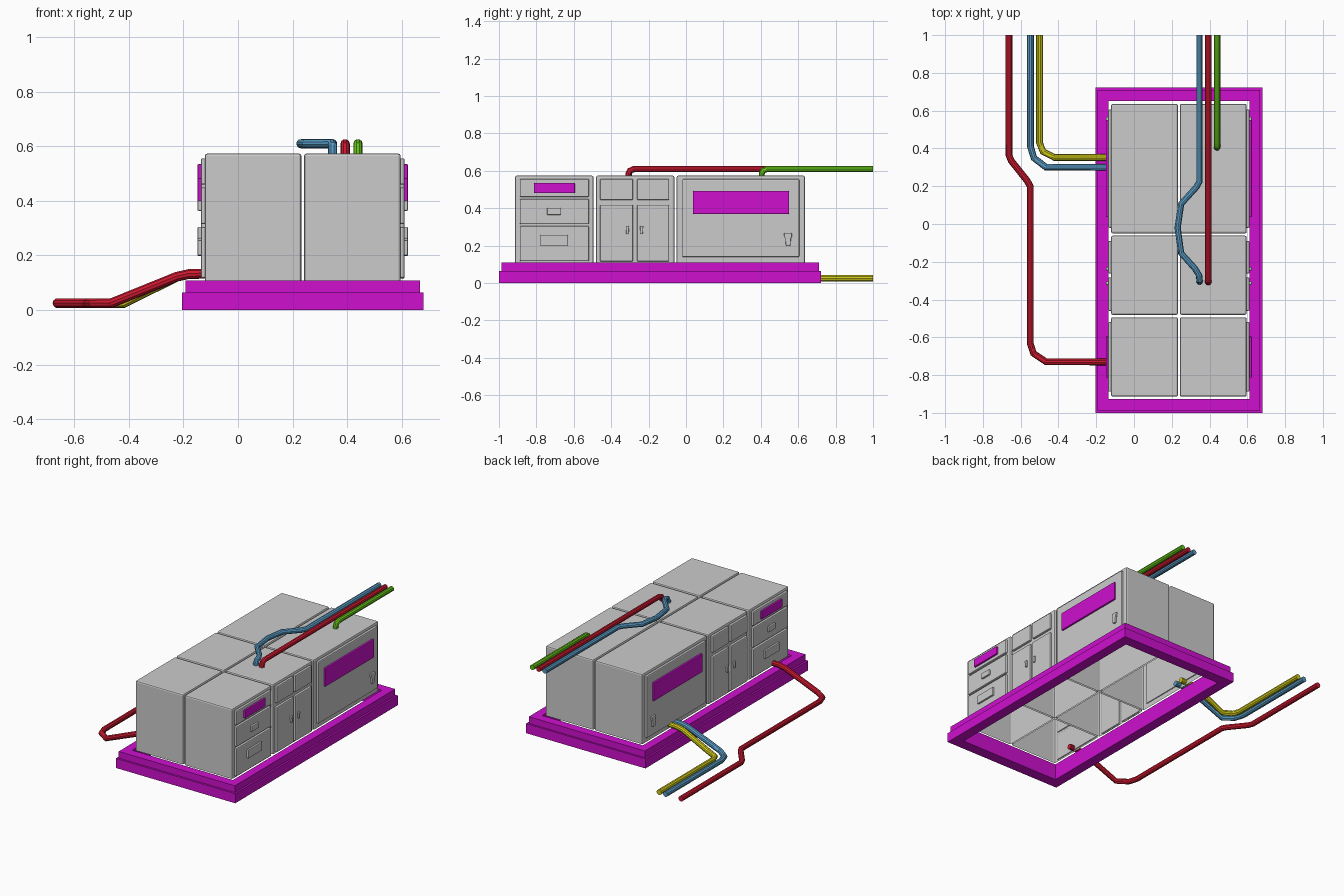
import bpy, bmesh
from mathutils import Matrix, Vector

if "Cube" in bpy.data.objects:
    bpy.data.objects.remove(bpy.data.objects["Cube"])


def material(name, rgb):
    m = bpy.data.materials.new(name)
    m.diffuse_color = (*rgb, 1)
    m.use_nodes = True
    m.node_tree.nodes["Principled BSDF"].inputs["Base Color"].default_value = m.diffuse_color
    return m


MAGENTA = material("magenta", (0.62, 0.005, 0.62))
RED = material("red", (0.62, 0.01, 0.03))
BLUE = material("blue", (0.1, 0.33, 0.56))
YELLOW = material("yellow", (0.62, 0.58, 0.01))
GREEN = material("green", (0.13, 0.55, 0.01))
CX = 0.2375  # mirror plane between the two cabinet rows


def add_mesh(name, bm, mat=None):
    bmesh.ops.recalc_face_normals(bm, faces=bm.faces)
    me = bpy.data.meshes.new(name)
    bm.to_mesh(me)
    bm.free()
    ob = bpy.data.objects.new(name, me)
    bpy.context.collection.objects.link(ob)
    if mat:
        me.materials.append(mat)
    return ob


def block(name, x, y, z, bevel=0.004, mat=None, open_bottom=False, taper=1.0):
    bm = bmesh.new()
    lo, hi = [Vector(c) for c in zip(sorted(x), sorted(y), sorted(z))]
    bmesh.ops.create_cube(bm, size=1)
    bmesh.ops.transform(bm, matrix=Matrix.Translation((lo + hi) / 2) @ Matrix.Diagonal((*(hi - lo), 1)),
                        verts=bm.verts)
    mid = (y[0] + y[1]) / 2
    for v in bm.verts:
        if v.co.z < lo.z + 1e-5:
            v.co.y = mid + (v.co.y - mid) * taper
    edges = list(bm.edges)
    if open_bottom:
        bottom = min(bm.faces, key=lambda f: f.calc_center_median().z)
        bm.faces.remove(bottom)
        edges = [e for e in bm.edges if not e.is_boundary]
    bmesh.ops.bevel(bm, geom=edges, offset=bevel, segments=2, profile=0.5, affect='EDGES')
    return add_mesh(name, bm, mat)


def ring(name, x, y, z, hole_x, hole_y, mat):
    # rectangular frame with a rectangular opening
    bm = bmesh.new()

    def loop(xs, ys, h):
        return [bm.verts.new((a, b, h)) for a, b in
                ((xs[0], ys[0]), (xs[1], ys[0]), (xs[1], ys[1]), (xs[0], ys[1]))]
    loops = [loop(x, y, z[0]), loop(x, y, z[1]), loop(hole_x, hole_y, z[1]), loop(hole_x, hole_y, z[0])]
    for i in range(4):
        a, b = loops[i], loops[(i + 1) % 4]
        for j in range(4):
            k = (j + 1) % 4
            bm.faces.new((a[j], a[k], b[k], b[j]))
    return add_mesh(name, bm, mat)


def pipe(name, pts, mat, r=0.018):
    cu = bpy.data.curves.new(name, 'CURVE')
    cu.dimensions = '3D'
    cu.bevel_depth = r
    cu.bevel_resolution = 3
    cu.use_fill_caps = True
    sp = cu.splines.new('POLY')
    sp.points.add(len(pts) - 1)
    for p, co in zip(sp.points, pts):
        p.co = (*co, 1)
    cu.materials.append(mat)
    ob = bpy.data.objects.new(name, cu)
    bpy.context.collection.objects.link(ob)
    bpy.ops.object.select_all(action='DESELECT')
    bpy.context.view_layer.objects.active = ob
    ob.select_set(True)
    bpy.ops.object.convert(target='MESH')
    bpy.ops.object.shade_smooth_by_angle()


# stepped plinth frame, open in the middle
HX, HY = (-0.136, 0.611), (-0.926, 0.65)
ring("plinth_lower", (-0.205, 0.68), (-1.0, 0.722), (0, 0.064), HX, HY, MAGENTA)
ring("plinth_upper", (-0.193, 0.668), (-0.987, 0.71), (0.064, 0.109), HX, HY, MAGENTA)

# cabinets: (y range) of each row
rows = {"drawer": (-0.914, -0.494), "door": (-0.481, -0.062), "machine": (-0.05, 0.636)}
# front parts: name, y range, z range, bevel
panels = [
    ("drawer_top", (-0.888, -0.519), (0.46, 0.556)),
    ("drawer_middle", (-0.888, -0.519), (0.315, 0.449)),
    ("drawer_bottom", (-0.888, -0.519), (0.117, 0.305)),
    ("small_drawer_a", (-0.46, -0.283), (0.444, 0.556)),
    ("small_drawer_b", (-0.262, -0.09), (0.444, 0.556)),
    ("door_a", (-0.46, -0.283), (0.115, 0.418)),
    ("door_b", (-0.262, -0.09), (0.115, 0.418)),
    ("machine_panel", (-0.02, 0.606), (0.139, 0.555)),
]
displays = [("drawer_display", (-0.813, -0.594), (0.48, 0.535)),
            ("machine_display", (0.037, 0.551), (0.369, 0.492))]
handles = [
    ("middle_handle", (-0.743, -0.668), (0.364, 0.401), 1),
    ("bottom_handle", (-0.781, -0.631), (0.2, 0.257), 1),
    ("door_handle_a", (-0.322, -0.304), (0.262, 0.305), 0.7),
    ("door_handle_b", (-0.246, -0.228), (0.262, 0.305), 0.7),
    ("machine_latch_base", (0.53, 0.562), (0.198, 0.25), 0.75),
    ("machine_latch_top", (0.524, 0.567), (0.24, 0.268), 0.9),
]
for side, s in (("right", 1), ("left", -1)):
    def xr(a, b):
        return CX + s * a, CX + s * b
    for n, y in rows.items():
        block(f"{n}_cabinet_{side}", xr(0.005, 0.359), y, (0.107, 0.574), 0.009, open_bottom=True)
    for n, y, z in panels:
        block(f"{n}_{side}", xr(0.353, 0.374), y, z, 0.006)
    for n, y, z in displays:
        block(f"{n}_{side}", xr(0.37, 0.386), y, z, 0.004, MAGENTA)
    for n, y, z, t in handles:
        block(f"{n}_{side}", xr(0.37, 0.386), y, z, 0.004, taper=t)

# pipes leaving over the top
ZT = 0.61
for n, x, y, mat in (("top_red_pipe", 0.393, -0.308, RED), ("top_green_pipe", 0.44, 0.405, GREEN)):
    pipe(n, [(x, y, 0.555), (x, y, 0.585), (x, y + 0.008, 0.601), (x, y + 0.03, ZT), (x, 1, ZT)], mat, 0.017)
pipe("top_blue_pipe", [(0.347, -0.305, 0.555), (0.347, -0.305, 0.585), (0.347, -0.297, 0.602),
                       (0.345, -0.272, ZT), (0.322, -0.235, ZT), (0.25, -0.155, ZT), (0.231, -0.02, ZT),
                       (0.25, 0.107, ZT), (0.33, 0.195, ZT), (0.347, 0.225, ZT), (0.347, 1, ZT)], BLUE, 0.017)

# pipes along the floor, climbing over the plinth into the cabinets
ZF = 0.025


def floor_pipe(name, path, y, ramp, mat):
    pipe(name, [(a, b, ZF) for a, b in path] +
         [(ramp, y, ZF), (-0.225, y, 0.122), (-0.18, y, 0.132), (-0.085, y, 0.133)], mat)


floor_pipe("floor_red_pipe", [(-0.662, 1), (-0.662, 0.365), (-0.65, 0.335), (-0.565, 0.228), (-0.55, 0.2),
                              (-0.55, -0.63), (-0.532, -0.685)], -0.73, -0.465, RED)
floor_pipe("floor_blue_pipe", [(-0.548, 1), (-0.548, 0.41), (-0.53, 0.35)], 0.3, -0.465, BLUE)
floor_pipe("floor_yellow_pipe", [(-0.5, 1), (-0.5, 0.43), (-0.482, 0.383)], 0.352, -0.42, YELLOW)
